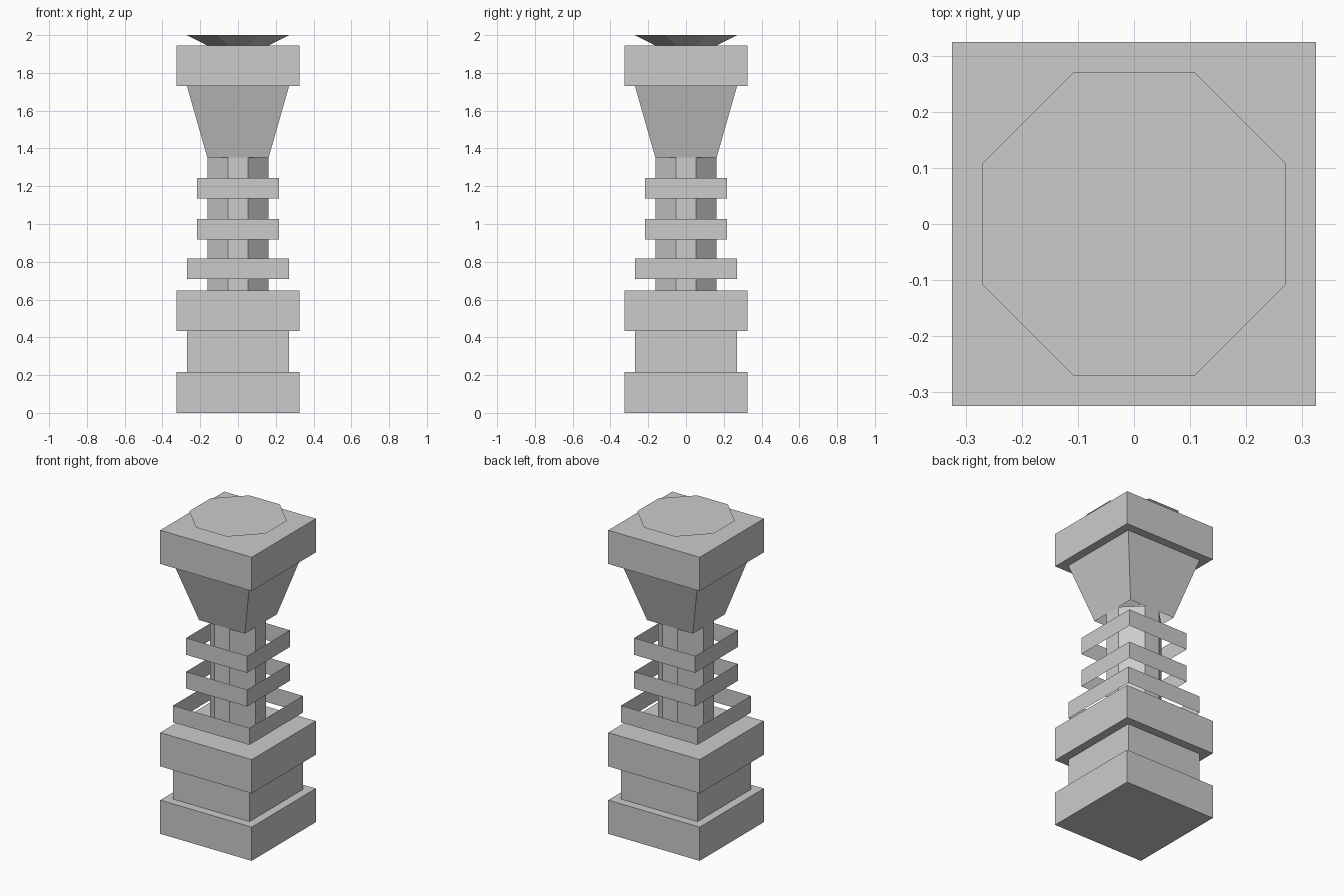
import bpy, bmesh

if "Cube" in bpy.data.objects:
    bpy.data.objects.remove(bpy.data.objects["Cube"])

U = 2 / 37  # the whole model sits on a grid of 37 units in height


def square(r):
    return [(-r, -r), (r, -r), (r, r), (-r, r)]


def octagon(r, c):
    return [(-c, -r), (c, -r), (r, -c), (r, c), (c, r), (-c, r), (-r, c), (-r, -c)]


def loft(name, sections, bottom=False, top=False):
    """Bridge stacked outlines (z, points), optionally capping the ends."""
    bm = bmesh.new()
    rings = [[bm.verts.new((x * U, y * U, z * U)) for x, y in pts] for z, pts in sections]
    for a, b in zip(rings, rings[1:]):
        n = len(a)
        for i in range(n):
            j = (i + 1) % n
            bm.faces.new((a[i], a[j], b[j], b[i]))
    if bottom:
        bm.faces.new(rings[0][::-1])
    if top:
        bm.faces.new(rings[-1])
    mesh = bpy.data.meshes.new(name)
    bm.to_mesh(mesh)
    bm.free()
    obj = bpy.data.objects.new(name, mesh)
    bpy.context.collection.objects.link(obj)
    return obj


# Stepped square pedestal
loft("pedestal", [(z, square(r)) for z, r in
                  ((0, 6), (4, 6), (4, 5), (8, 5), (8, 6), (12, 6))], True, True)

# Octagonal shaft
loft("shaft", [(12, octagon(3, 1)), (25, octagon(3, 1))])

# Thin open square bands floating around the shaft
for i, (z, r) in enumerate(((13.1, 5), (17, 4), (21, 4))):
    loft(f"band_{i + 1}", [(z, square(r)), (z + 2, square(r))])

# Flared capital, open underneath
loft("capital", [(25, square(3)), (32, square(5))])

# Square slab on the capital
loft("top_slab", [(32, square(6)), (36, square(6))], True, True)

# Flared octagonal cap
loft("cap", [(36, octagon(3, 1)), (37, octagon(5, 2))], False, True)
